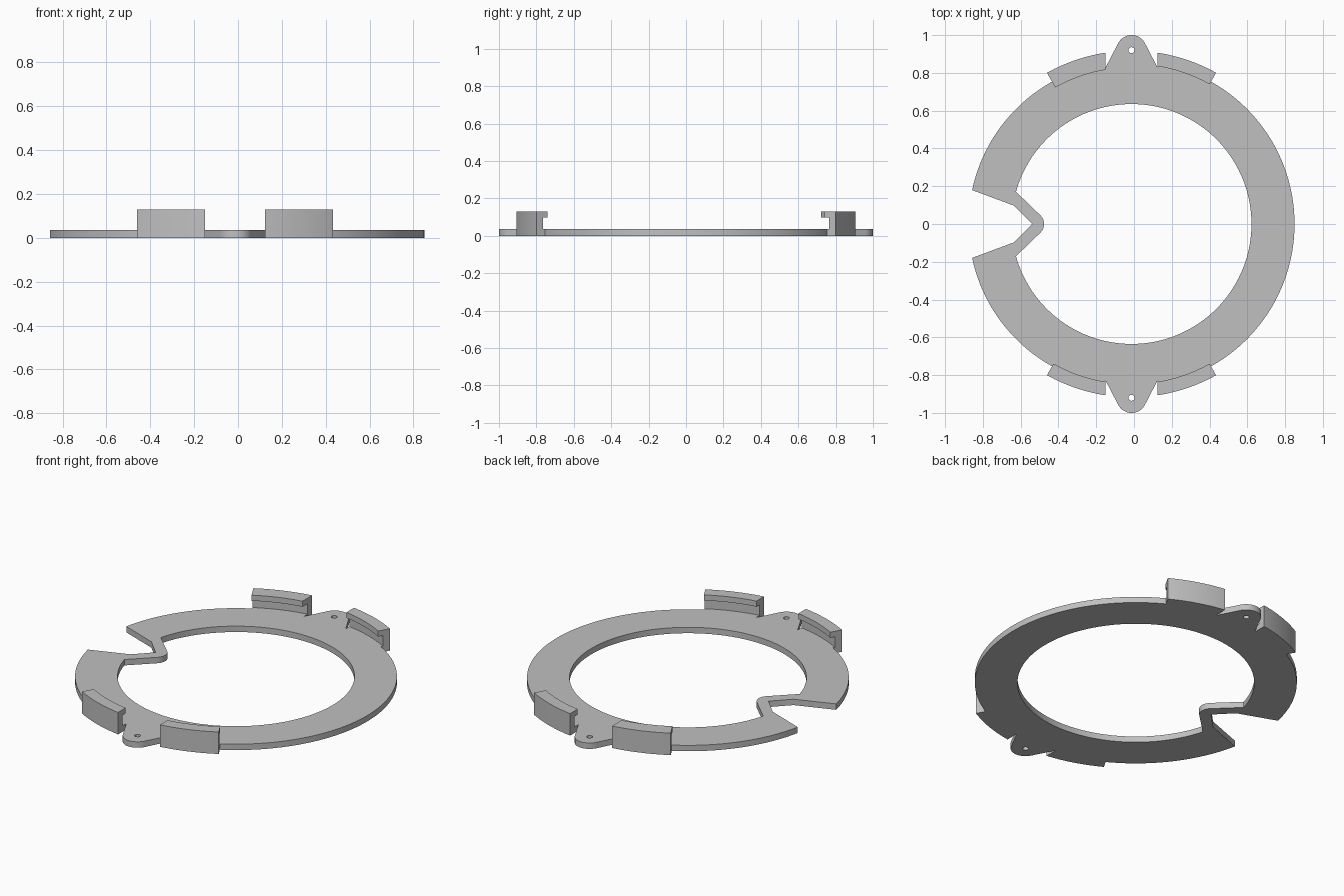
import bpy, bmesh
from math import sin, cos, asin, radians

if "Cube" in bpy.data.objects:
    bpy.data.objects.remove(bpy.data.objects["Cube"])

CX = -0.013                      # ring centre in x
OUTER, INNER, THICK = 0.863, 0.635, 0.035
FOOT = 0.137                     # half width of a tab at its foot

grey = bpy.data.materials.new("plain grey")
grey.use_nodes = True
colour = (0.53, 0.53, 0.53, 1)
grey.diffuse_color = colour
grey.node_tree.nodes["Principled BSDF"].inputs["Base Color"].default_value = colour


def arc(x, y, r, start, end, steps):
    angles = [radians(start + (end - start) * i / steps) for i in range(steps + 1)]
    return [(x + r * cos(a), y + r * sin(a)) for a in angles]


def smooth(obj):
    bpy.ops.object.select_all(action='DESELECT')
    obj.select_set(True)
    bpy.context.view_layer.objects.active = obj
    bpy.ops.object.shade_smooth_by_angle(angle=radians(30))


def tab(side):
    # Rounded ear, listed counter-clockwise around the ring
    pts = [(FOOT, 0.83)] + arc(0, 0.92, 0.08, 27.5, 152.5, 16) + [(-FOOT, 0.83)]
    return [(CX + side * x, side * y) for x, y in pts]


# Flat ring: outer outline with ears and side notch, inner outline, ear holes
notch = [(-0.635, 0.097), (-0.54, 0), (-0.635, -0.097)]
outer = (arc(CX, 0, OUTER, -168, -99.2, 36) + tab(-1)
         + arc(CX, 0, OUTER, -80.8, 80.8, 84) + tab(1)
         + arc(CX, 0, OUTER, 99.2, 168, 36) + notch)
inner = arc(CX, 0, INNER, -164.4, 164.4, 160) + arc(-0.54, 0, 0.064, 45, -45, 10)
holes = [arc(CX, s * 0.92, 0.016, 0, 345, 23) for s in (1, -1)]

curve = bpy.data.curves.new("ring_outline", 'CURVE')
curve.dimensions = '2D'
curve.fill_mode = 'BOTH'
curve.extrude = THICK / 2
for loop in [outer, inner] + holes:
    spline = curve.splines.new('POLY')
    spline.points.add(len(loop) - 1)
    for point, (x, y) in zip(spline.points, loop):
        point.co = (x, y, THICK / 2, 1)
    spline.use_cyclic_u = True
helper = bpy.data.objects.new("ring_outline", curve)
bpy.context.collection.objects.link(helper)
bpy.context.view_layer.update()
mesh = bpy.data.meshes.new_from_object(
    helper.evaluated_get(bpy.context.evaluated_depsgraph_get()))
bpy.data.objects.remove(helper)

bm = bmesh.new()
bm.from_mesh(mesh)
bmesh.ops.remove_doubles(bm, verts=bm.verts, dist=0.0001)
# Keep the flat ring resting on the floor
low = min(v.co.z for v in bm.verts)
bmesh.ops.translate(bm, verts=bm.verts, vec=(0, 0, -low))
bmesh.ops.recalc_face_normals(bm, faces=bm.faces)
bm.to_mesh(mesh)
bm.free()
mesh.materials.clear()
mesh.materials.append(grey)
ring = bpy.data.objects.new("ring_plate", mesh)
bpy.context.collection.objects.link(ring)
smooth(ring)


def clip(name, sx, sy, lip):
    # Hooked section swept along the rim; its end beside the ear is square
    section = [(0.86, 0), (0.917, 0), (0.917, 0.13), (lip, 0.13),
               (lip, 0.097), (0.875, 0.097), (0.875, THICK), (0.86, THICK)]
    steps = 14
    bm = bmesh.new()
    rows = []
    for i in range(steps + 1):
        row = []
        for r, z in section:
            near = asin(FOOT / r)
            a = near + (radians(29.2) - near) * i / steps
            row.append(bm.verts.new((CX + sx * r * sin(a), sy * r * cos(a), z)))
        rows.append(row)
    n = len(section)
    for a, b in zip(rows, rows[1:]):
        for j in range(n):
            k = (j + 1) % n
            bm.faces.new((a[j], a[k], b[k], b[j]))
    bm.faces.new(rows[0])
    bm.faces.new(rows[-1])
    bmesh.ops.recalc_face_normals(bm, faces=bm.faces)
    me = bpy.data.meshes.new(name)
    bm.to_mesh(me)
    bm.free()
    me.materials.append(grey)
    obj = bpy.data.objects.new(name, me)
    bpy.context.collection.objects.link(obj)
    smooth(obj)


# Four hooked clips; the back right one has a longer lip
for sx, side in ((1, "left"), (-1, "right")):
    for sy, end in ((1, "back"), (-1, "front")):
        clip(f"{end}_{side}_clip", sx, sy, 0.828 if (sx, sy) == (-1, 1) else 0.847)
